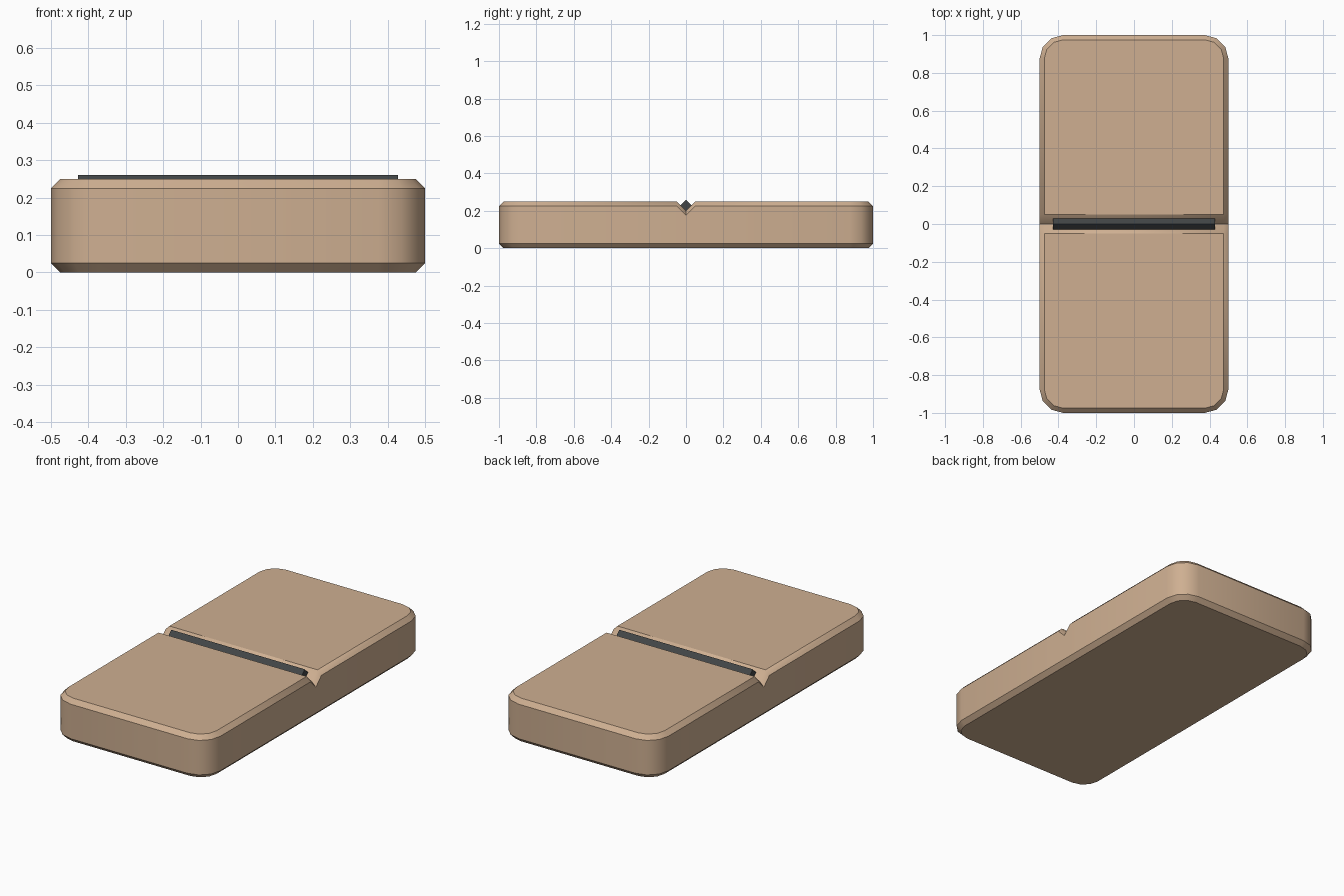
import bpy, bmesh, math

if "Cube" in bpy.data.objects:
    bpy.data.objects.remove(bpy.data.objects["Cube"])


def material(name, rgb):
    m = bpy.data.materials.new(name)
    m.diffuse_color = (*rgb, 1)
    m.use_nodes = True
    m.node_tree.nodes["Principled BSDF"].inputs["Base Color"].default_value = m.diffuse_color
    return m


def finish(bm, name, mat, smooth=None):
    bmesh.ops.recalc_face_normals(bm, faces=bm.faces[:])
    me = bpy.data.meshes.new(name)
    bm.to_mesh(me)
    bm.free()
    me.materials.append(mat)
    ob = bpy.data.objects.new(name, me)
    bpy.context.collection.objects.link(ob)
    if smooth:
        bpy.context.view_layer.objects.active = ob
        ob.select_set(True)
        bpy.ops.object.shade_smooth_by_angle(angle=math.radians(smooth))
        ob.select_set(False)
    return ob


tan = material("tan", (0.62, 0.43, 0.285))
charcoal = material("charcoal", (0.055, 0.06, 0.062))

W, L, H = 0.5, 1.0, 0.25      # half width, half length, height
R, C, G = 0.125, 0.025, 0.05  # corner radius, chamfer, groove half width
SEG = 3


def outline(inset):
    """Rounded rectangle with three groove points on each long side."""
    pts = []
    for k, (sx, sy) in enumerate([(1, 1), (-1, 1), (-1, -1), (1, -1)]):
        if k == 0:
            pts += [(W - inset, y) for y in (-G, 0, G)]
        if k == 2:
            pts += [(-W + inset, y) for y in (G, 0, -G)]
        for i in range(SEG + 1):
            a = math.pi / 2 * (k + i / SEG)
            pts.append((sx * (W - R) + (R - inset) * math.cos(a),
                        sy * (L - R) + (R - inset) * math.sin(a)))
    return pts


# Slab: chamfered rings, upper two dip into the groove
bm = bmesh.new()
rings = []
for inset, z, groove in [(C, 0, 0), (0, C, 0), (0, H - C, G), (C, H, G)]:
    rings.append([bm.verts.new((x, y, z - (groove if y == 0 else 0)))
                  for x, y in outline(inset)])
n = len(rings[0])
for a, b in zip(rings, rings[1:]):
    for i in range(n):
        j = (i + 1) % n
        bm.faces.new((a[i], a[j], b[j], b[i]))
bm.faces.new(rings[0])
top, eps = rings[-1], 1e-6
bm.faces.new([v for v in top if v.co.y >= G - eps])
half = n // 2
bm.faces.new(top[half + 2:] + top[:1])
bm.faces.new((top[0], top[1], top[half + 1], top[half + 2]))
bm.faces.new((top[1], top[2], top[half], top[half + 1]))
finish(bm, "slab", tan, 40)

# Square bar resting on its edge in the groove
bm = bmesh.new()
r, zc, hx = 0.03, 0.23, 0.428
ends = [[bm.verts.new((x, r * math.cos(i * math.pi / 2), zc + r * math.sin(i * math.pi / 2)))
         for i in range(4)] for x in (-hx, hx)]
for i in range(4):
    j = (i + 1) % 4
    bm.faces.new((ends[0][i], ends[0][j], ends[1][j], ends[1][i]))
for e in ends:
    bm.faces.new(e)
finish(bm, "groove_bar", charcoal)
